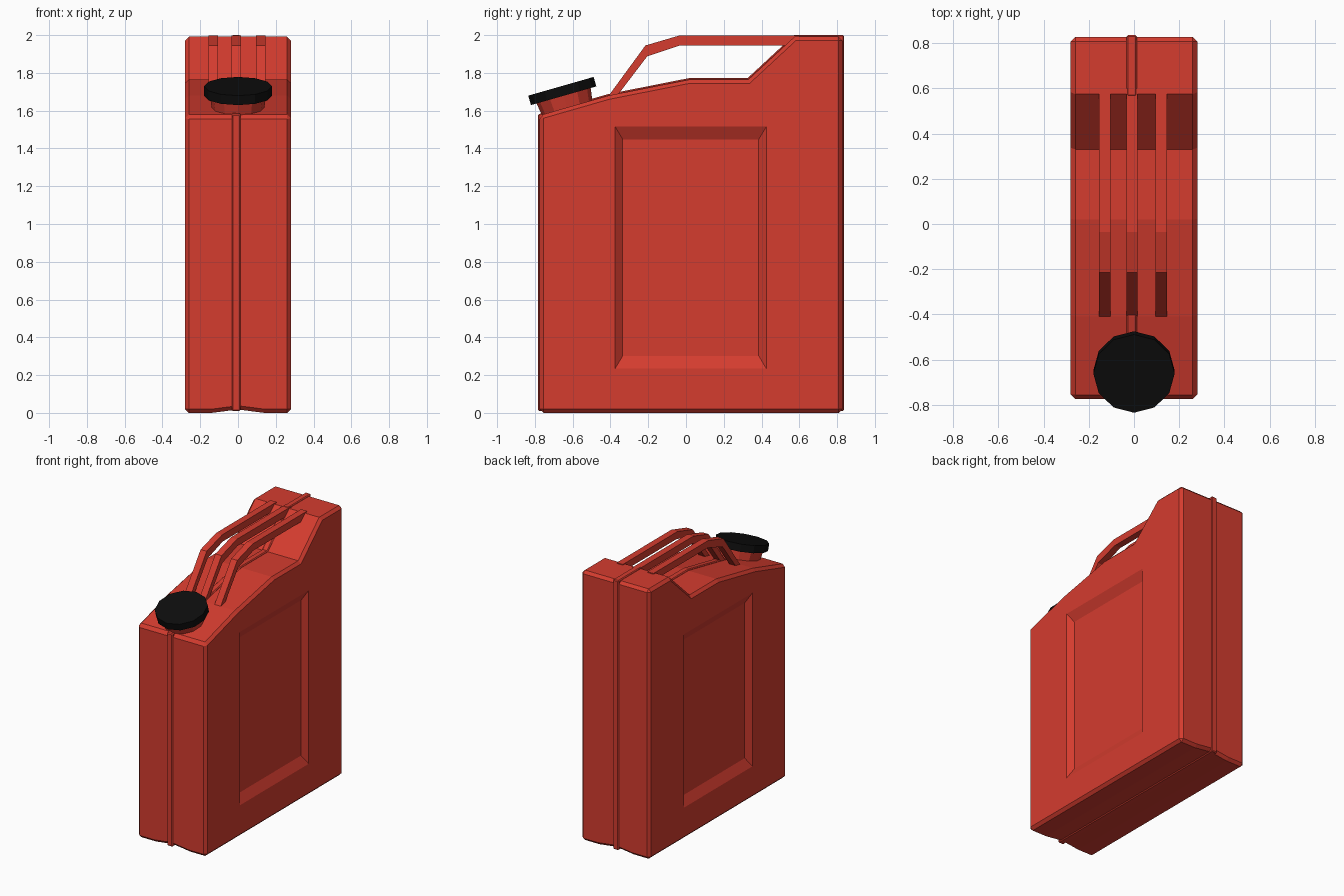
import bpy, bmesh, math
from mathutils import Vector, Matrix

cube = bpy.data.objects.get("Cube")
if cube:
    bpy.data.objects.remove(cube, do_unlink=True)


def make_material(name, colour):
    mat = bpy.data.materials.new(name)
    mat.use_nodes = True
    mat.diffuse_color = colour
    mat.node_tree.nodes["Principled BSDF"].inputs["Base Color"].default_value = colour
    return mat


red = make_material("red paint", (0.66, 0.045, 0.028, 1))
black = make_material("black plastic", (0.004, 0.004, 0.004, 1))


def finish(bm, name, mat):
    bmesh.ops.recalc_face_normals(bm, faces=bm.faces)
    mesh = bpy.data.meshes.new(name)
    bm.to_mesh(mesh)
    bm.free()
    mesh.materials.append(mat)
    obj = bpy.data.objects.new(name, mesh)
    bpy.context.collection.objects.link(obj)
    return obj


def extrude_profile(points, x, half_width):
    """Solid with a (y, z) outline, centred on x."""
    bm = bmesh.new()
    face = bm.faces.new([bm.verts.new((x - half_width, y, z)) for y, z in points])
    new = bmesh.ops.extrude_face_region(bm, geom=[face])["geom"]
    verts = [v for v in new if isinstance(v, bmesh.types.BMVert)]
    bmesh.ops.translate(bm, verts=verts, vec=(2 * half_width, 0, 0))
    bmesh.ops.recalc_face_normals(bm, faces=bm.faces)
    return bm


def bevel_sharp(bm, width):
    edges = [e for e in bm.edges if e.calc_face_angle() > math.radians(60)]
    bmesh.ops.bevel(bm, geom=edges, offset=width, offset_type='OFFSET',
                    segments=1, profile=0.5, affect='EDGES')


def outset(points, d):
    """Grow a counter-clockwise outline by d."""
    pts = [Vector(p) for p in points]
    grown = []
    for i, p in enumerate(pts):
        a = (p - pts[i - 1]).normalized()
        b = (pts[(i + 1) % len(pts)] - p).normalized()
        na, nb = Vector((a.y, -a.x)), Vector((b.y, -b.x))
        grown.append(p + (na + nb) * d / (1 + na.dot(nb)))
    return grown


# Can body, with a shallow ridge pressed into the underside
upper = [(0.828, 1.992), (0.575, 1.992), (0.33, 1.765), (0.02, 1.765),
         (-0.41, 1.68), (-0.775, 1.575)]
bm = extrude_profile([(-0.775, 0), (0.828, 0)] + upper, 0, 0.28)
bevel_sharp(bm, 0.02)
for x in (-0.14, 0, 0.14):
    bmesh.ops.bisect_plane(bm, geom=bm.verts[:] + bm.edges[:] + bm.faces[:],
                           plane_co=(x, 0, 0), plane_no=(1, 0, 0))
for v in bm.verts:
    if abs(v.co.x) < 0.01 and v.co.z < 0.05:
        v.co.z += 0.018
body = finish(bm, "can_body", red)

# Sunken panel on each side, cut with a tapered block
bm = bmesh.new()
for side in (-1, 1):
    rings = []
    for x, hy, hz in ((0.245, 0.36, 0.573), (0.315, 0.44, 0.707)):
        rings.append([bm.verts.new((side * x, 0.025 + sy * hy, 0.875 + sz * hz))
                      for sy, sz in ((-1, -1), (1, -1), (1, 1), (-1, 1))])
    inner, outer = rings
    bm.faces.new(inner)
    bm.faces.new(outer)
    for i in range(4):
        j = (i + 1) % 4
        bm.faces.new((inner[i], inner[j], outer[j], outer[i]))
cutter = finish(bm, "panel_cutter", red)
cutter.hide_render = True
cut = body.modifiers.new("panels", 'BOOLEAN')
cut.operation = 'DIFFERENCE'
cut.solver = 'EXACT'
cut.object = cutter
bpy.context.view_layer.objects.active = body
bpy.ops.object.modifier_apply(modifier=cut.name)
bpy.data.objects.remove(cutter, do_unlink=True)

# Seam rib running round the middle of the can
rib = outset([(-0.775, 0.018), (0.828, 0.018)] + upper, 0.008)
bm = extrude_profile(rib, -0.01, 0.023)
bevel_sharp(bm, 0.006)
finish(bm, "seam_rib", red)

# Three carrying bars
bar = [(-0.42, 1.665), (-0.375, 1.665), (-0.205, 1.888), (-0.03, 1.946),
       (0.6, 1.946), (0.6, 1.998), (-0.035, 1.998), (-0.215, 1.945)]
for name, x in (("right", -0.13), ("middle", -0.009), ("left", 0.12)):
    finish(extrude_profile(bar, x, 0.025), "handle_bar_" + name, red)


# Tilted spout and screw cap
def tilted_cylinder(name, mat, low, high, r_low, r_high):
    bm = bmesh.new()
    bmesh.ops.create_cone(bm, cap_ends=True, segments=12, radius1=r_low,
                          radius2=r_high, depth=high - low)
    bmesh.ops.translate(bm, verts=bm.verts, vec=(0, 0, (low + high) / 2))
    place = Matrix.Translation((0, -0.655, 1.704)) @ Matrix.Rotation(math.radians(16), 4, 'X')
    bmesh.ops.transform(bm, matrix=place, verts=bm.verts)
    return finish(bm, name, mat)


tilted_cylinder("spout_neck", red, -0.12, -0.02, 0.135, 0.15)
tilted_cylinder("screw_cap", black, -0.026, 0.026, 0.18, 0.18)
